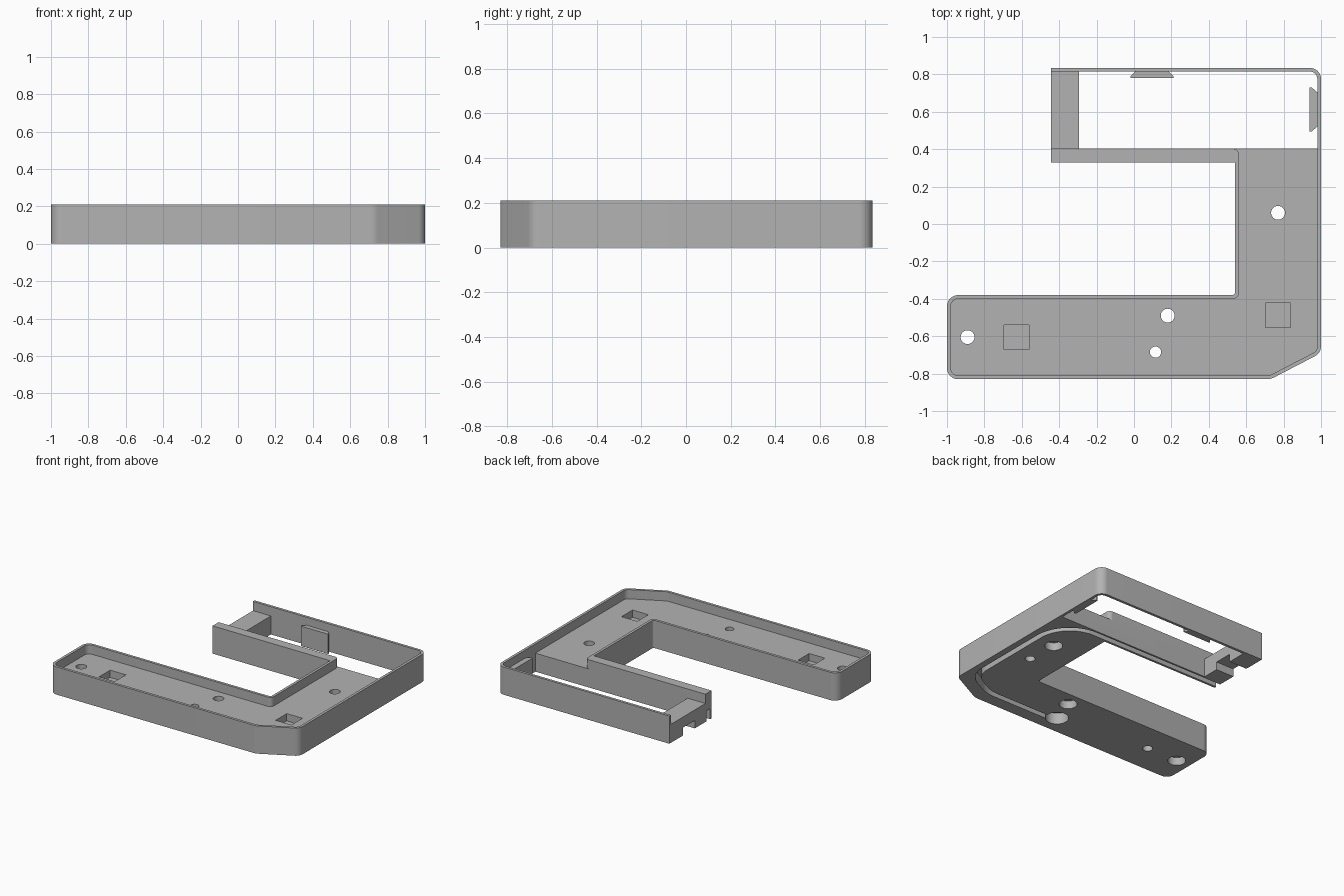
import bpy, bmesh, math
from mathutils import Vector

if "Cube" in bpy.data.objects:
    bpy.data.objects.remove(bpy.data.objects["Cube"])

H, FLOOR = 0.21, 0.14

grey = bpy.data.materials.new("plain_grey")
grey.diffuse_color = (0.45, 0.45, 0.45, 1)
grey.use_nodes = True
grey.node_tree.nodes["Principled BSDF"].inputs["Base Color"].default_value = grey.diffuse_color


def fillet(corners, n=8):
    """Outline from (x, y, radius) corners, each rounded by its radius."""
    out = []
    for i, (x, y, r) in enumerate(corners):
        p = Vector((x, y))
        if r == 0:
            out.append(p)
            continue
        a = (Vector(corners[i - 1][:2]) - p).normalized()
        b = (Vector(corners[(i + 1) % len(corners)][:2]) - p).normalized()
        half = a.angle(b) / 2
        c = p + (a + b).normalized() * r / math.sin(half)
        s, e = p + a * r / math.tan(half) - c, p + b * r / math.tan(half) - c
        for k in range(n + 1):
            out.append(c + s.lerp(e, k / n).normalized() * r)
    return out


def prism(name, pts, z0, z1):
    bm = bmesh.new()
    face = bm.faces.new([bm.verts.new((p[0], p[1], z0)) for p in pts])
    top = bmesh.ops.extrude_face_region(bm, geom=[face])["geom"]
    bmesh.ops.translate(bm, vec=(0, 0, z1 - z0),
                        verts=[v for v in top if isinstance(v, bmesh.types.BMVert)])
    bmesh.ops.recalc_face_normals(bm, faces=bm.faces)
    me = bpy.data.meshes.new(name)
    bm.to_mesh(me)
    bm.free()
    me.materials.append(grey)
    ob = bpy.data.objects.new(name, me)
    bpy.context.collection.objects.link(ob)
    return ob


def rect(x0, x1, y0, y1):
    return [(x0, y0), (x1, y0), (x1, y1), (x0, y1)]


def circle(x, y, r, n=32):
    return [(x + r * math.cos(2 * math.pi * k / n),
             y + r * math.sin(2 * math.pi * k / n)) for k in range(n)]


def cut(target, pts, z0, z1):
    cutter = prism("cutter", pts, z0, z1)
    cutter.hide_render = True
    mod = target.modifiers.new("cut", "BOOLEAN")
    mod.operation, mod.solver, mod.object = "DIFFERENCE", "EXACT", cutter
    bpy.context.view_layer.objects.active = target
    bpy.ops.object.modifier_apply(modifier=mod.name)
    bpy.data.objects.remove(cutter)


# Main body outline
body = prism("tray_body", fillet([
    (-1, -0.83, 0.06), (0.73, -0.83, 0.08), (1, -0.69, 0.06), (1, 0.835, 0.06),
    (-0.445, 0.835, 0), (-0.445, 0.33, 0), (0.54, 0.33, 0),
    (0.54, -0.38, 0.015), (-1, -0.38, 0.06)]), 0, H)

# Shallow tray inside the thin rim
cut(body, fillet([
    (-0.98, -0.81, 0.04), (0.725, -0.81, 0.06), (0.98, -0.678, 0.04),
    (0.98, 0.815, 0.04), (-0.6, 0.815, 0), (-0.6, 0.403, 0),
    (0.56, 0.403, 0.03), (0.56, -0.4, 0.03), (-0.98, -0.4, 0.04)]), FLOOR, H + 0.1)

# Open bay behind the tray, and the notch under its end block
cut(body, fillet([(-0.295, 0.403, 0), (0.98, 0.403, 0), (0.98, 0.815, 0.04),
                  (-0.295, 0.815, 0)]), -0.1, H + 0.1)
cut(body, rect(-0.6, -0.2, 0.53, 0.67), -0.1, 0.06)

# Cable groove underneath: a ribbon along a rounded path
path = fillet([(-0.6, 0.368, 0), (0.93, 0.368, 0.27), (0.93, -0.6, 0.18),
               (0.7, -0.715, 0.25), (0.115, -0.715, 0)], 12)
left, right = [], []
for i, p in enumerate(path):
    d = (path[min(i + 1, len(path) - 1)] - path[max(i - 1, 0)]).normalized()
    nrm = Vector((-d.y, d.x)) * 0.021
    left.append(p + nrm)
    right.append(p - nrm)
cut(body, left + right[::-1], -0.1, 0.08)
cut(body, circle(0.115, -0.685, 0.08), -0.1, 0.085)
cut(body, circle(0.115, -0.685, 0.03), -0.1, H)

# Screw holes with wider recesses below
for x, y in ((-0.89, -0.605), (0.18, -0.49), (0.77, 0.06)):
    cut(body, circle(x, y, 0.037), -0.1, H)
    cut(body, circle(x, y, 0.062), -0.1, 0.06)

# Square pockets in the tray floor
for x, y in ((-0.628, -0.605), (0.77, -0.488)):
    cut(body, rect(x - 0.066, x + 0.066, y - 0.066, y + 0.066), 0.085, H)

# Small blind holes below
for x, y in ((-0.63, -0.605), (0.78, -0.18)):
    cut(body, circle(x, y, 0.035), -0.1, 0.05)

# Dovetail tabs on the bay walls
tab_back = prism("back_tab", [(0.01, 0.82), (-0.02, 0.79), (-0.02, 0.78), (0.21, 0.78),
                              (0.21, 0.79), (0.18, 0.82)], 0, 0.15)
tab_side = prism("side_tab", [(0.985, 0.70), (0.95, 0.73), (0.938, 0.73), (0.938, 0.495),
                              (0.95, 0.495), (0.985, 0.525)], 0, 0.15)

# Smooth the rounded corners, keep edges sharp
for ob in (body, tab_back, tab_side):
    bpy.ops.object.select_all(action="DESELECT")
    ob.select_set(True)
    bpy.context.view_layer.objects.active = ob
    bpy.ops.object.shade_smooth_by_angle(angle=math.radians(30))
